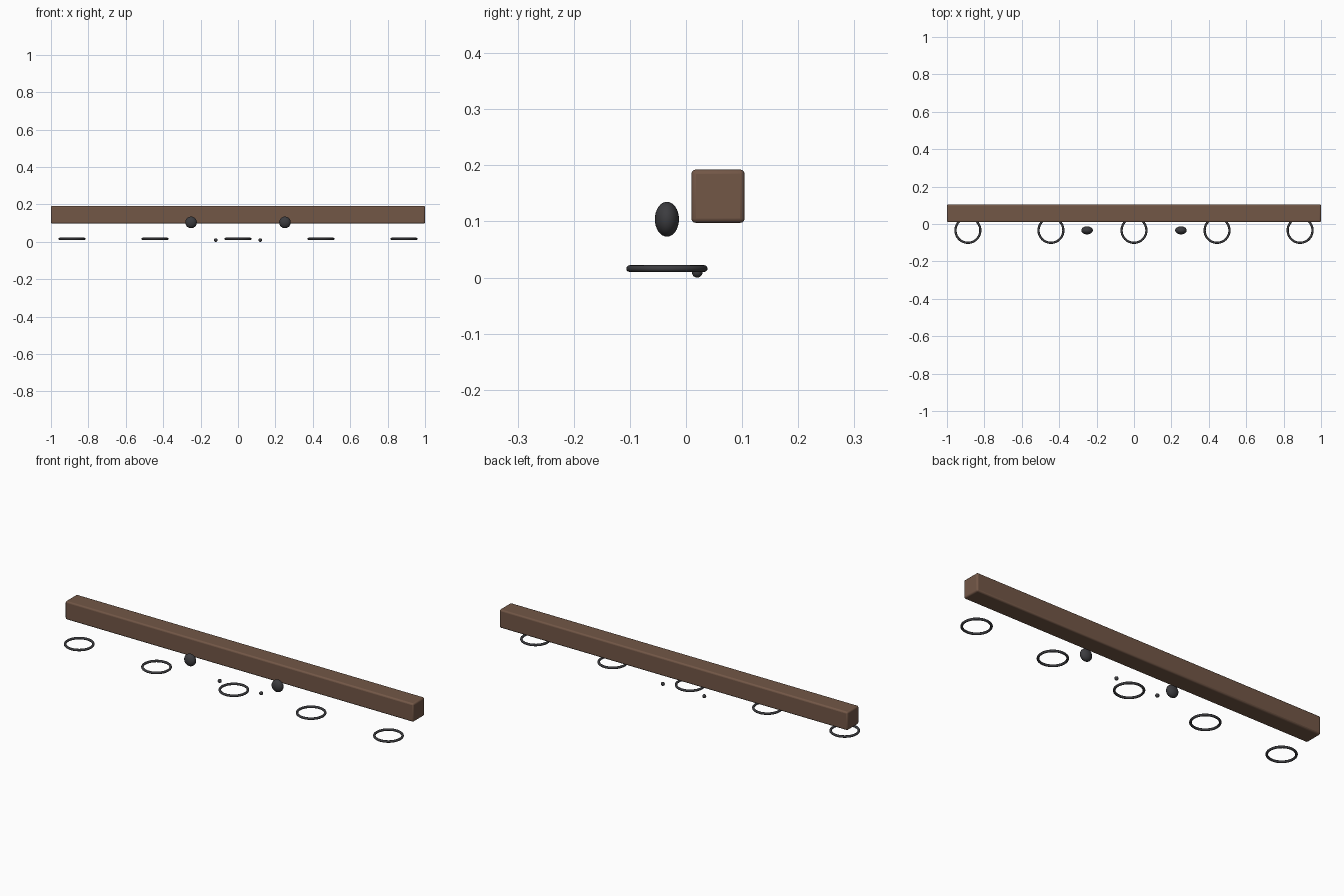
import bpy
import math

if "Cube" in bpy.data.objects:
    bpy.data.objects.remove(bpy.data.objects["Cube"])


def material(name, rgb):
    m = bpy.data.materials.new(name)
    m.diffuse_color = (*rgb, 1)
    m.use_nodes = True
    m.node_tree.nodes["Principled BSDF"].inputs["Base Color"].default_value = m.diffuse_color
    return m


WOOD = material("brown wood", (0.17, 0.095, 0.062))
IRON = material("dark iron", (0.045, 0.045, 0.05))


def finish(name, mat):
    ob = bpy.context.object
    ob.name = name
    ob.data.materials.append(mat)
    bpy.ops.object.shade_smooth_by_angle(angle=math.radians(40))
    return ob


def ball(name, loc, radii):
    bpy.ops.mesh.primitive_uv_sphere_add(segments=32, ring_count=16, radius=1, location=loc)
    bpy.context.object.scale = radii
    bpy.ops.object.transform_apply(location=False, rotation=False, scale=True)
    return finish(name, IRON)


# Long square beam with softened edges
bpy.ops.mesh.primitive_cube_add(size=1, location=(0, 0.057, 0.145))
bpy.context.object.scale = (2.0, 0.095, 0.095)
bpy.ops.object.transform_apply(location=False, rotation=False, scale=True)
beam = finish("beam", WOOD)
bevel = beam.modifiers.new("soft edges", "BEVEL")
bevel.width = 0.008
bevel.segments = 3

# Row of five flat rings
for i in range(-2, 3):
    bpy.ops.mesh.primitive_torus_add(
        location=(i * 0.444, -0.034, 0.016), major_radius=0.0665, minor_radius=0.006,
        major_segments=48, minor_segments=12)
    finish(f"ring_{i + 3}", IRON)

# Paired flattened knobs and tiny studs
for side, s in (("left", -1), ("right", 1)):
    ball(f"knob_{side}", (s * 0.251, -0.034, 0.104), (0.031, 0.0215, 0.031))
    ball(f"stud_{side}", (s * 0.119, 0.020, 0.0095), (0.0095, 0.0095, 0.0095))
